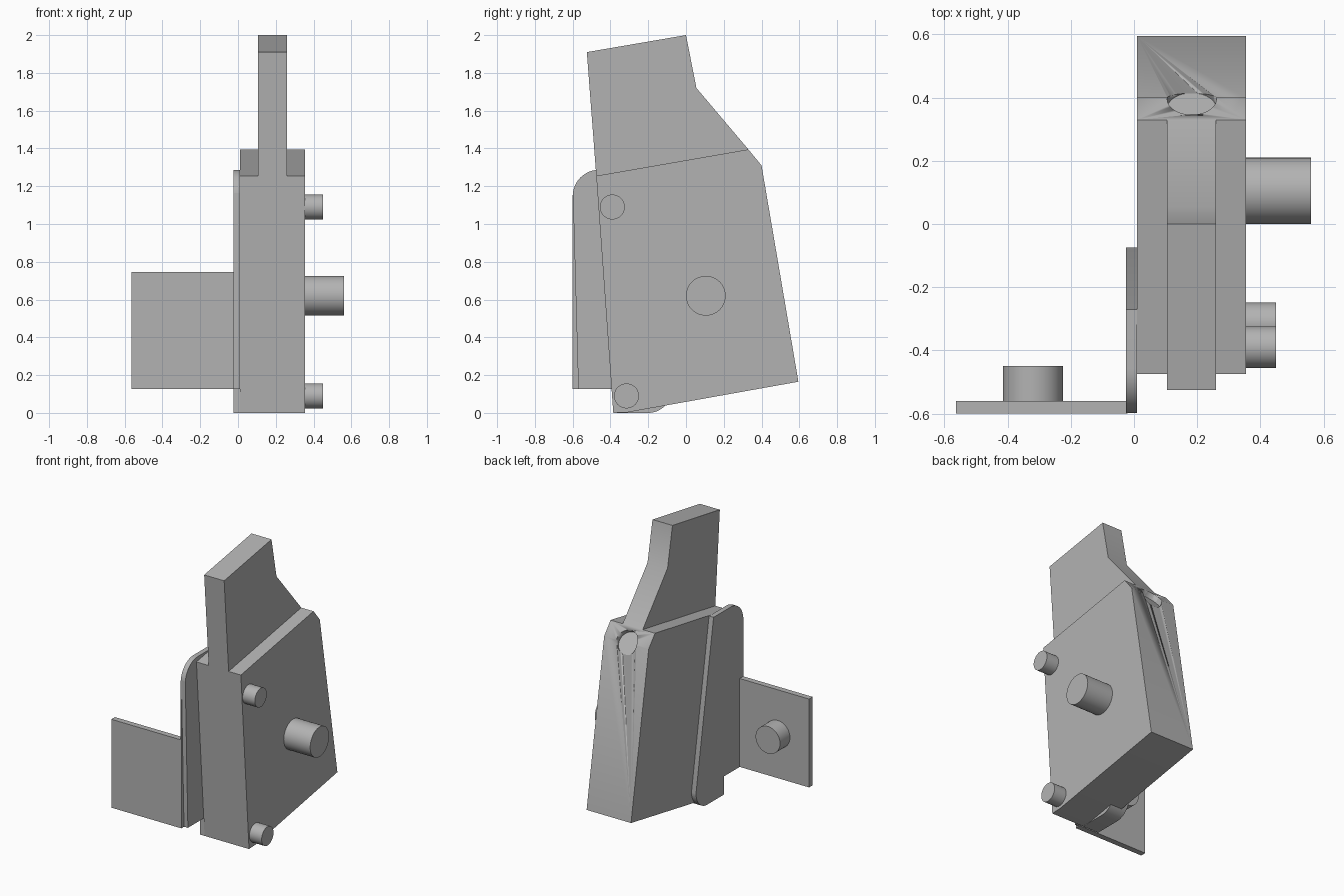
import bpy, bmesh, math
from mathutils import Vector, Matrix

cube = bpy.data.objects.get("Cube")
if cube:
    bpy.data.objects.remove(cube, do_unlink=True)

grey = bpy.data.materials.new("mid_grey")
grey.use_nodes = True
grey.diffuse_color = (0.45, 0.45, 0.45, 1)
grey.node_tree.nodes["Principled BSDF"].inputs["Base Color"].default_value = grey.diffuse_color


def finish(name, bm):
    bmesh.ops.recalc_face_normals(bm, faces=bm.faces)
    mesh = bpy.data.meshes.new(name)
    bm.to_mesh(mesh)
    bm.free()
    mesh.materials.append(grey)
    obj = bpy.data.objects.new(name, mesh)
    bpy.context.collection.objects.link(obj)
    bpy.ops.object.select_all(action='DESELECT')
    obj.select_set(True)
    bpy.context.view_layer.objects.active = obj
    bpy.ops.object.shade_smooth_by_angle(angle=math.radians(30))
    return obj


def slab(points, x0, x1):
    """Side profile in (y, z) pushed across from x0 to x1."""
    bm = bmesh.new()
    face = bm.faces.new([bm.verts.new((x0, y, z)) for y, z in points])
    new = bmesh.ops.extrude_face_region(bm, geom=[face])["geom"]
    verts = [v for v in new if isinstance(v, bmesh.types.BMVert)]
    bmesh.ops.translate(bm, verts=verts, vec=(x1 - x0, 0, 0))
    return bm


def arc(cy, cz, r, start, end, steps=12):
    angles = [math.radians(start + (end - start) * i / steps) for i in range(steps + 1)]
    return [(cy + r * math.cos(a), cz + r * math.sin(a)) for a in angles]


def rod(name, start, end, r):
    start, end = Vector(start), Vector(end)
    axis = end - start
    turn = axis.to_track_quat('Z', 'Y').to_matrix().to_4x4()
    bm = bmesh.new()
    bmesh.ops.create_cone(bm, cap_ends=True, segments=48, radius1=r, radius2=r,
                          depth=axis.length,
                          matrix=Matrix.Translation((start + end) / 2) @ turn)
    return finish(name, bm)


# Main body, with a shallow round pocket on its rear chamfer
body = finish("body", slab([(-0.475, 1.255), (0.33, 1.395), (0.4, 1.31),
                            (0.595, 0.165), (-0.31, 0.003), (-0.385, 0)], 0.01, 0.355))

# Upright blade, flush with the front of the body
finish("blade", slab([(-0.525, 1.91), (0, 2), (0.055, 1.72),
                      (0.33, 1.395), (-0.475, 1.255)], 0.105, 0.26))

cutter = rod("pocket_cutter", (0.183, 0.365, 1.29), (0.183, 0.47, 1.377), 0.078)
cutter.hide_render = True
cutter.hide_viewport = True
cutter.display_type = 'WIRE'
cut = body.modifiers.new("pocket", 'BOOLEAN')
cut.operation = 'DIFFERENCE'
cut.object = cutter
cut.solver = 'EXACT'

# Pins on the left side
rod("upper_pin", (0.35, -0.39, 1.09), (0.45, -0.39, 1.09), 0.066)
rod("lower_pin", (0.35, -0.315, 0.09), (0.45, -0.315, 0.09), 0.066)
rod("main_shaft", (0.35, 0.105, 0.62), (0.56, 0.105, 0.62), 0.105)

# Bracket side plate, its front edge rounded as a sheet bend
foot = arc(-0.2, 0.125, 0.125, -90, 0)
top = arc(-0.46, 1.147, 0.14, 90, 180)
bm = slab([(-0.385, 0)] + foot + [(-0.27, 1.287)] + top
          + [(-0.6, 0.127), (-0.385, 0.127)], -0.025, 0.01)
bend = [e for e in bm.edges
        if all(v.co.x > 0 and v.co.y < -0.45 and v.co.z > 0.1 for v in e.verts)
        and abs(e.verts[0].co.z - e.verts[1].co.z) > 0.5]
bmesh.ops.bevel(bm, geom=bend, offset=0.03, segments=6, affect='EDGES')
finish("bracket_side", bm)

# Bracket foot reaching under the body
finish("bracket_foot", slab([(-0.385, 0)] + foot + [(-0.385, 0.127)], 0.0, 0.1))

# Bracket front flange and its boss
finish("bracket_flange", slab([(-0.6, 0.127), (-0.56, 0.127),
                               (-0.56, 0.747), (-0.6, 0.747)], -0.563, -0.02))
rod("flange_boss", (-0.32, -0.565, 0.437), (-0.32, -0.45, 0.437), 0.095)
